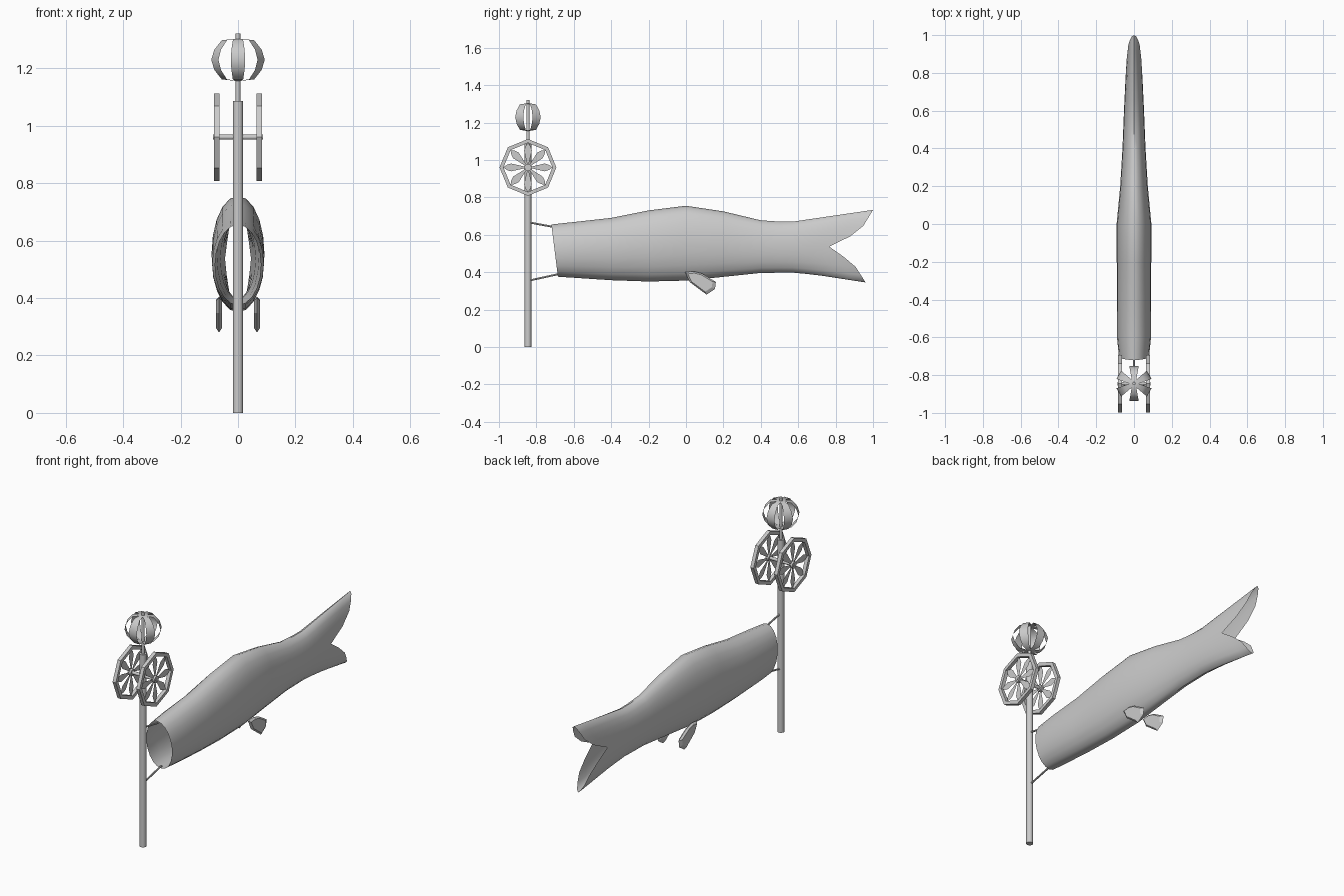
import bpy, bmesh, math
from mathutils import Vector

if "Cube" in bpy.data.objects:
    bpy.data.objects.remove(bpy.data.objects["Cube"])

GREY = bpy.data.materials.new("light grey")
GREY.diffuse_color = (0.6, 0.6, 0.6, 1)
GREY.use_nodes = True
GREY.node_tree.nodes["Principled BSDF"].inputs["Base Color"].default_value = GREY.diffuse_color
POLE_Y, HUB_Z = -0.845, 0.96


def make(name, verts, faces, smooth=None):
    me = bpy.data.meshes.new(name)
    me.from_pydata([tuple(v) for v in verts], [], faces)
    me.materials.append(GREY)
    ob = bpy.data.objects.new(name, me)
    bpy.context.collection.objects.link(ob)
    bm = bmesh.new()
    bm.from_mesh(me)
    bmesh.ops.recalc_face_normals(bm, faces=bm.faces)
    bm.to_mesh(me)
    bm.free()
    if smooth:
        bpy.ops.object.select_all(action='DESELECT')
        ob.select_set(True)
        bpy.context.view_layer.objects.active = ob
        bpy.ops.object.shade_smooth_by_angle(angle=math.radians(smooth))
    return ob


def rod(name, a, b, r, n=12):
    a, b = Vector(a), Vector(b)
    q = (b - a).to_track_quat('Z', 'Y')
    ring = [q @ Vector((r * math.cos(2 * math.pi * i / n), r * math.sin(2 * math.pi * i / n), 0)) for i in range(n)]
    verts = [a + v for v in ring] + [b + v for v in ring]
    faces = [(i, (i + 1) % n, n + (i + 1) % n, n + i) for i in range(n)]
    faces += [tuple(range(n)), tuple(range(n, 2 * n))]
    return make(name, verts, faces, 40)


def interp(pts, x):
    for (x0, y0), (x1, y1) in zip(pts, pts[1:]):
        if x <= x1:
            return y0 + (y1 - y0) * (x - x0) / (x1 - x0)
    return pts[-1][1]


# Pole, spindle, axle and ties
rod("pole", (0, POLE_Y, 0), (0, POLE_Y, 1.085), 0.018, 16)
rod("spindle", (0, POLE_Y, 1.08), (0, POLE_Y, 1.32), 0.008)
rod("axle", (-0.087, POLE_Y, HUB_Z), (0.087, POLE_Y, HUB_Z), 0.009)
rod("upper_tie", (0, POLE_Y, 0.667), (0, -0.715, 0.643), 0.005, 8)
rod("lower_tie", (0, POLE_Y, 0.354), (0, -0.68, 0.39), 0.005, 8)

# Cage ball: six curved strips around the spindle
PROFILE = [(0.008, 1.302, 0.010), (0.055, 1.297, 0.018), (0.082, 1.264, 0.023), (0.093, 1.229, 0.025),
           (0.082, 1.194, 0.023), (0.055, 1.161, 0.018), (0.008, 1.156, 0.010)]
verts, faces = [], []
for k in range(6):
    a = math.radians(30 + 60 * k)
    c, s = math.cos(a), math.sin(a)
    for i, (r, z, w) in enumerate(PROFILE):
        n = len(verts)
        for e in (-w, w):
            verts.append((r * c - e * s, POLE_Y + r * s + e * c, z))
        if i:
            faces.append((n - 2, n - 1, n + 1, n))
make("cage_ball", verts, faces, 50)

# Pinwheels: octagonal rim, eight petals and a hub on each side
PETAL = [(0.016, -0.004), (0.09, -0.021), (0.112, -0.014), (0.132, 0),
         (0.112, 0.014), (0.09, 0.021), (0.016, 0.004)]
for side, label in ((-1, "left"), (1, "right")):
    verts, faces = [], []
    for k in range(8):
        a = k * math.pi / 4
        for r, x in ((0.152, 0.064), (0.152, 0.084), (0.131, 0.084), (0.131, 0.064)):
            verts.append((side * x, POLE_Y + r * math.cos(a), HUB_Z + r * math.sin(a)))
        for j in range(4):
            m, jn = (k + 1) % 8, (j + 1) % 4
            faces.append((4 * k + j, 4 * k + jn, 4 * m + jn, 4 * m + j))
    make(label + "_wheel_rim", verts, faces)
    verts, faces = [], []
    for k in range(8):
        a = k * math.pi / 4
        c, s = math.cos(a), math.sin(a)
        n = len(verts)
        verts += [(side * 0.074, POLE_Y + r * c - w * s, HUB_Z + r * s + w * c) for r, w in PETAL]
        faces.append(tuple(range(n, n + len(PETAL))))
    make(label + "_wheel_petals", verts, faces)
    rod(label + "_wheel_hub", (side * 0.064, POLE_Y, HUB_Z), (side * 0.084, POLE_Y, HUB_Z), 0.019)

# Fish body: open tube with slanted mouth and forked tail
TOP = [(-0.72, 0.655), (-0.6, 0.668), (-0.4, 0.69), (-0.2, 0.73), (0, 0.755), (0.2, 0.725),
       (0.4, 0.677), (0.55, 0.667), (1, 0.733)]
BOTTOM = [(-0.72, 0.378), (-0.4, 0.357), (-0.2, 0.35), (0, 0.355), (0.2, 0.375), (0.4, 0.396),
          (0.57, 0.398), (0.7, 0.385), (0.96, 0.345), (1, 0.34)]
WIDTH = [(-0.72, 0.078), (-0.6, 0.09), (0, 0.092), (0.2, 0.073), (0.4, 0.061), (0.6, 0.053),
         (0.77, 0.045), (0.93, 0.038), (1, 0.035)]
MOUTH = [(-1, -0.685), (1, -0.72)]
FORK = [(-1, 0.96), (-0.54, 0.9), (0, 0.765), (0.45, 0.93), (1, 1.0)]
STATIONS = [None, -0.6, -0.4, -0.2, 0, 0.2, 0.4, 0.5, 0.57]
N, TAIL = 20, 5
verts, faces = [], []
for i in range(len(STATIONS) + TAIL):
    for j in range(N):
        a = 2 * math.pi * j / N
        s = math.sin(a)
        if i == 0:
            y = interp(MOUTH, s)
        elif i < len(STATIONS):
            y = STATIONS[i]
        else:
            t = (i - len(STATIONS) + 1) / TAIL
            y = 0.57 + (interp(FORK, s) - 0.57) * t
        top, bot = interp(TOP, y), interp(BOTTOM, y)
        verts.append((interp(WIDTH, y) * math.cos(a), y, (top + bot) / 2 + (top - bot) / 2 * s))
    if i:
        b, p = i * N, (i - 1) * N
        faces += [(p + j, p + (j + 1) % N, b + (j + 1) % N, b + j) for j in range(N)]
make("fish_body", verts, faces, 40)

# Pair of lower fins: bevelled plates
FIN = [(-0.005, 0.4), (0.02, 0.347), (0.11, 0.28), (0.155, 0.31), (0.16, 0.348), (0.085, 0.393), (0.04, 0.405)]
CY, CZ = 0.07, 0.355
for side, label in ((-1, "left"), (1, "right")):
    n = len(FIN)
    verts = [(side * 0.066, y, z) for y, z in FIN]
    for x in (0.056, 0.076):
        verts += [(side * x, CY + (y - CY) * 0.8, CZ + (z - CZ) * 0.8) for y, z in FIN]
    faces = [tuple(range(n, 2 * n)), tuple(range(2 * n, 3 * n))]
    for k in (n, 2 * n):
        faces += [(i, (i + 1) % n, k + (i + 1) % n, k + i) for i in range(n)]
    make(label + "_fin", verts, faces)
